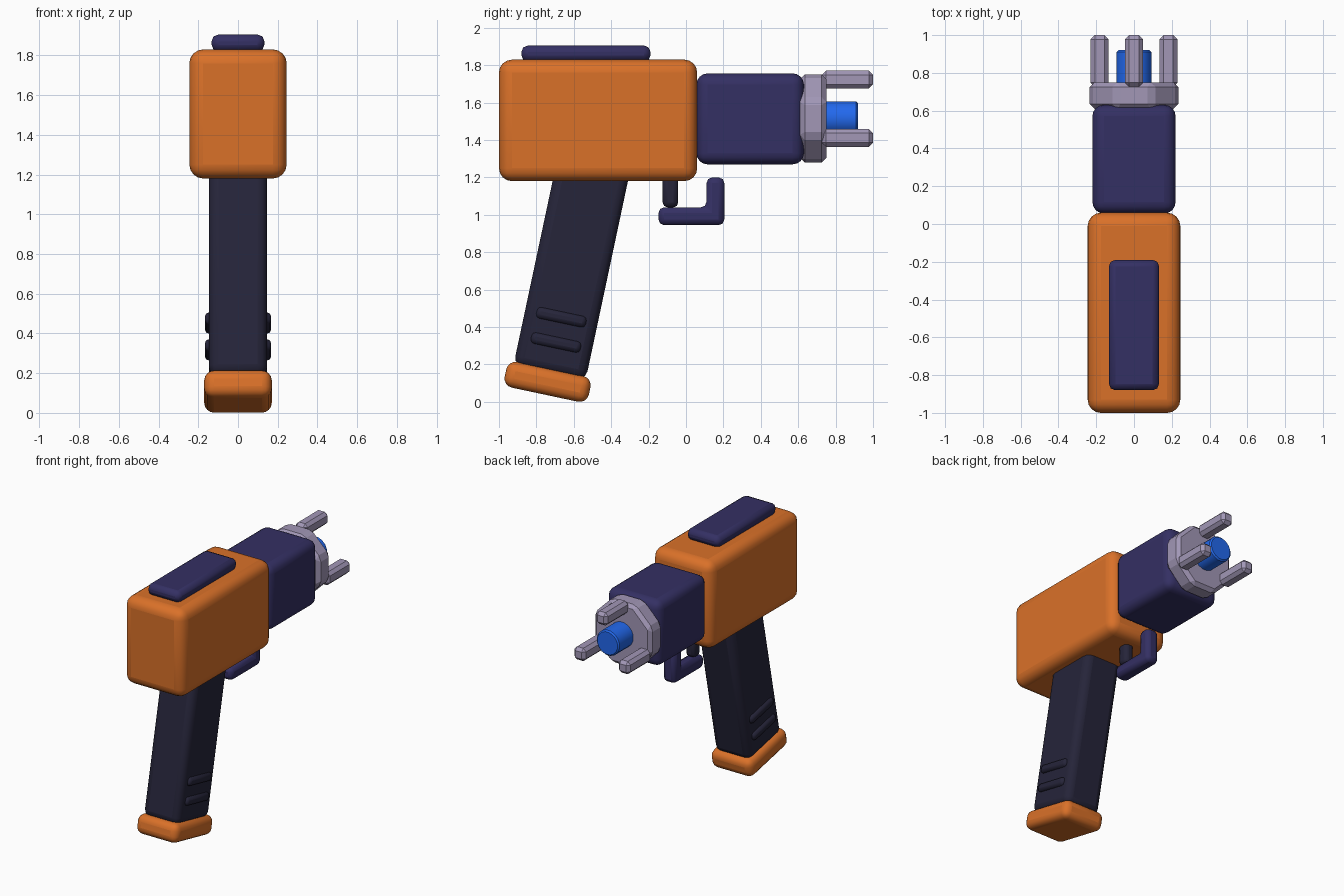
import bpy, bmesh, math
from mathutils import Matrix

if "Cube" in bpy.data.objects:
    bpy.data.objects.remove(bpy.data.objects["Cube"])


def material(name, rgb):
    m = bpy.data.materials.new(name)
    m.diffuse_color = (*rgb, 1)
    m.use_nodes = True
    m.node_tree.nodes["Principled BSDF"].inputs["Base Color"].default_value = m.diffuse_color
    return m


ORANGE = material("orange", (0.70, 0.165, 0.022))
NAVY = material("navy", (0.034, 0.029, 0.125))
DARK = material("dark", (0.019, 0.018, 0.042))
LILAC = material("lilac", (0.36, 0.31, 0.47))
BLUE = material("blue", (0.016, 0.14, 0.85))
TILT = math.radians(-12)


def finish(name, bm, mat, bevel, segments, smooth):
    mesh = bpy.data.meshes.new(name)
    bmesh.ops.recalc_face_normals(bm, faces=bm.faces)
    bm.to_mesh(mesh)
    bm.free()
    ob = bpy.data.objects.new(name, mesh)
    bpy.context.collection.objects.link(ob)
    mesh.materials.append(mat)
    mod = ob.modifiers.new("bevel", 'BEVEL')
    mod.width, mod.segments = bevel, segments
    mod.limit_method = 'ANGLE'
    mod.angle_limit = math.radians(40)
    if smooth:
        bpy.ops.object.select_all(action='DESELECT')
        ob.select_set(True)
        bpy.context.view_layer.objects.active = ob
        bpy.ops.object.shade_smooth_by_angle(angle=math.radians(35))
    return ob


def box(name, centre, size, mat, bevel, segments=3, tilt=0, smooth=True):
    bm = bmesh.new()
    bmesh.ops.create_cube(bm, size=1, matrix=Matrix.Diagonal((*size, 1)))
    ob = finish(name, bm, mat, bevel, segments, smooth)
    ob.location = centre
    ob.rotation_euler.x = tilt
    return ob


def cylinder(name, sides, radius, y0, y1, z, mat, bevel, smooth):
    # cylinder along y with a flat side facing up
    bm = bmesh.new()
    bmesh.ops.create_cone(bm, cap_ends=True, segments=sides, radius1=radius,
                          radius2=radius, depth=y1 - y0,
                          matrix=Matrix.Rotation(math.pi / 2, 4, 'X')
                          @ Matrix.Rotation(math.pi / sides, 4, 'Z'))
    ob = finish(name, bm, mat, bevel, 1, smooth)
    ob.location = (0, (y0 + y1) / 2, z)
    return ob


# Body, top plate and barrel block
box("body", (0, -0.47, 1.505), (0.49, 1.06, 0.65), ORANGE, 0.07, 4)
box("top_plate", (0, -0.535, 1.862), (0.266, 0.69, 0.086), NAVY, 0.034, 2)
box("barrel", (0, 0.343, 1.513), (0.44, 0.575, 0.486), NAVY, 0.06, 4)

# Muzzle: octagonal collar, glowing emitter, three prongs
AXIS = 1.515
cylinder("muzzle_collar", 8, 0.235 / math.cos(math.pi / 8), 0.61, 0.75, AXIS,
         LILAC, 0.025, False)
cylinder("emitter", 16, 0.094, 0.70, 0.92, AXIS, BLUE, 0.01, True)
for i in range(3):
    a = math.radians(90 + 120 * i)
    box(f"prong_{i + 1}", (0.21 * math.cos(a), 0.863, AXIS + 0.208 * math.sin(a)),
        (0.095, 0.274, 0.095), LILAC, 0.022, 1, smooth=False)


def along_grip(s, off=0):
    # point at distance s up the tilted grip axis, measured from the base cap
    return (0, -0.74 - s * math.sin(TILT) + off, 0.107 + s * math.cos(TILT))


# Tilted grip with ridges and base cap
box("grip", along_grip(0.64), (0.294, 0.394, 1.18), DARK, 0.05, 3, TILT)
box("grip_base", along_grip(0), (0.34, 0.46, 0.14), ORANGE, 0.05, 4, TILT)
for i in range(2):
    box(f"grip_ridge_{i + 1}", along_grip(0.215 + 0.138 * i), (0.334, 0.272, 0.062),
        DARK, 0.022, 2, TILT)

# Trigger
box("trigger", (0, -0.083, 1.125), (0.075, 0.083, 0.17), DARK, 0.026, 2)

# L-shaped trigger guard
profile = [(-0.147, 0.945), (0.205, 0.945), (0.205, 1.20), (0.11, 1.20),
           (0.11, 1.04), (-0.147, 1.04)]
bm = bmesh.new()
face = bm.faces.new([bm.verts.new((-0.05, y, z)) for y, z in profile])
ext = bmesh.ops.extrude_face_region(bm, geom=[face])
bmesh.ops.translate(bm, vec=(0.10, 0, 0),
                    verts=[v for v in ext['geom'] if isinstance(v, bmesh.types.BMVert)])
finish("trigger_guard", bm, NAVY, 0.03, 2, True)
